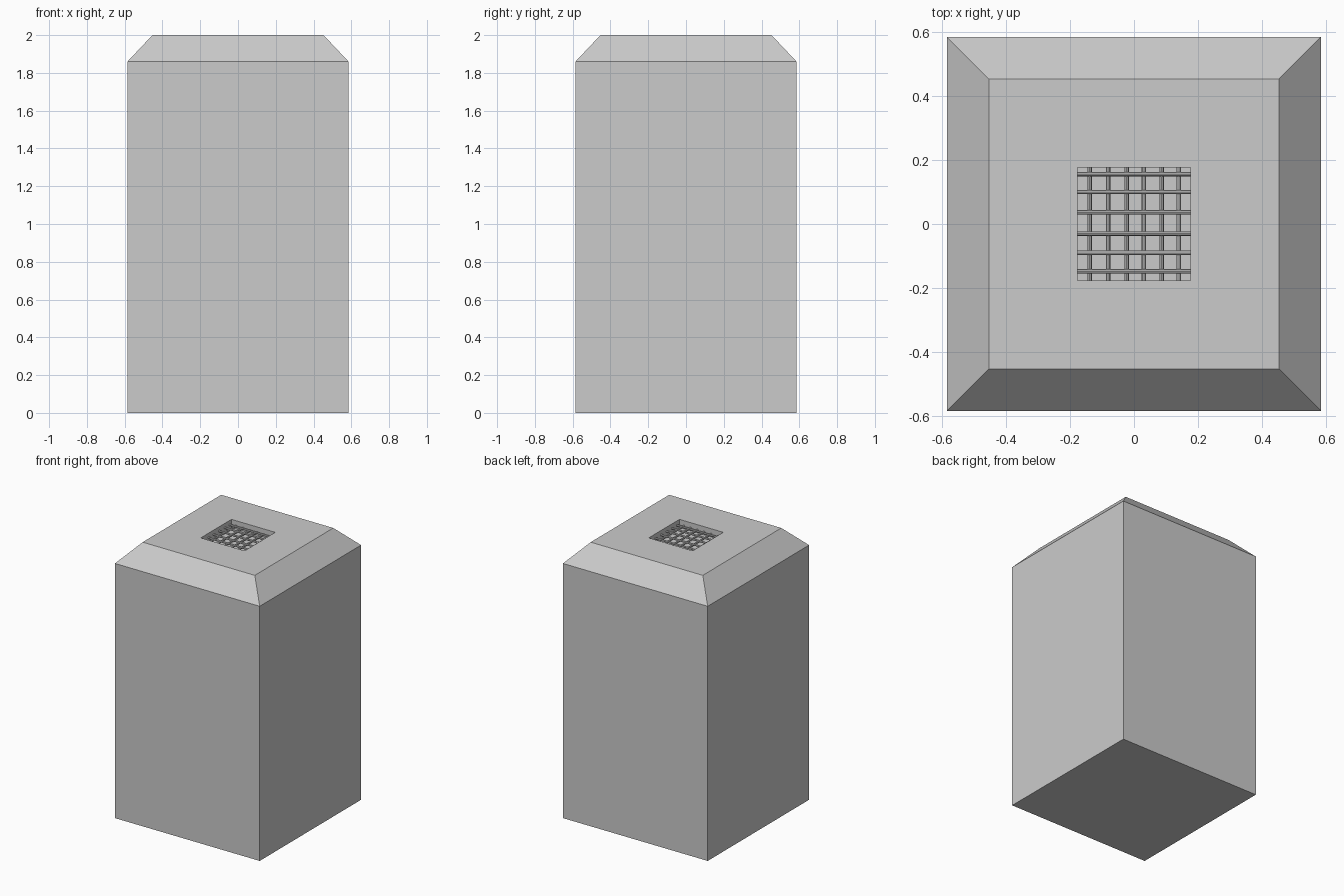
import bpy, bmesh
from math import pi

if "Cube" in bpy.data.objects:
    bpy.data.objects.remove(bpy.data.objects["Cube"])

def square_loft(name, rings):
    """Closed solid through square rings given as (half width, z)."""
    bm = bmesh.new()
    loops = [[bm.verts.new((sx * h, sy * h, z))
              for sx, sy in ((-1, -1), (1, -1), (1, 1), (-1, 1))] for h, z in rings]
    for a, b in zip(loops, loops[1:]):
        for i in range(4):
            j = (i + 1) % 4
            bm.faces.new((a[i], a[j], b[j], b[i]))
    bm.faces.new(loops[0][::-1])
    bm.faces.new(loops[-1])
    bmesh.ops.recalc_face_normals(bm, faces=bm.faces)
    me = bpy.data.meshes.new(name)
    bm.to_mesh(me)
    bm.free()
    ob = bpy.data.objects.new(name, me)
    bpy.context.collection.objects.link(ob)
    return ob

# Pillar with sloped shoulders and a recessed square opening in the top
HOLE = 0.177
square_loft("pillar_body", [(0.585, 0), (0.585, 1.86), (0.453, 2.0),
                            (HOLE, 2.0), (HOLE, 1.94)])

# Grille rods crossing the opening
def rod(name, location, rotation):
    bpy.ops.mesh.primitive_cylinder_add(vertices=8, radius=0.007, depth=2 * HOLE,
                                        location=location, rotation=rotation)
    bpy.context.object.name = name

for i, x in enumerate((-0.139, -0.081, -0.023, 0.031, 0.086, 0.14)):
    rod(f"grille_rod_lengthwise_{i}", (x, 0, 1.962), (pi / 2, 0, 0))
for i, y in enumerate((-0.148, -0.09, -0.03, 0.036, 0.1, 0.156)):
    rod(f"grille_rod_crosswise_{i}", (0, y, 1.968), (0, pi / 2, 0))
